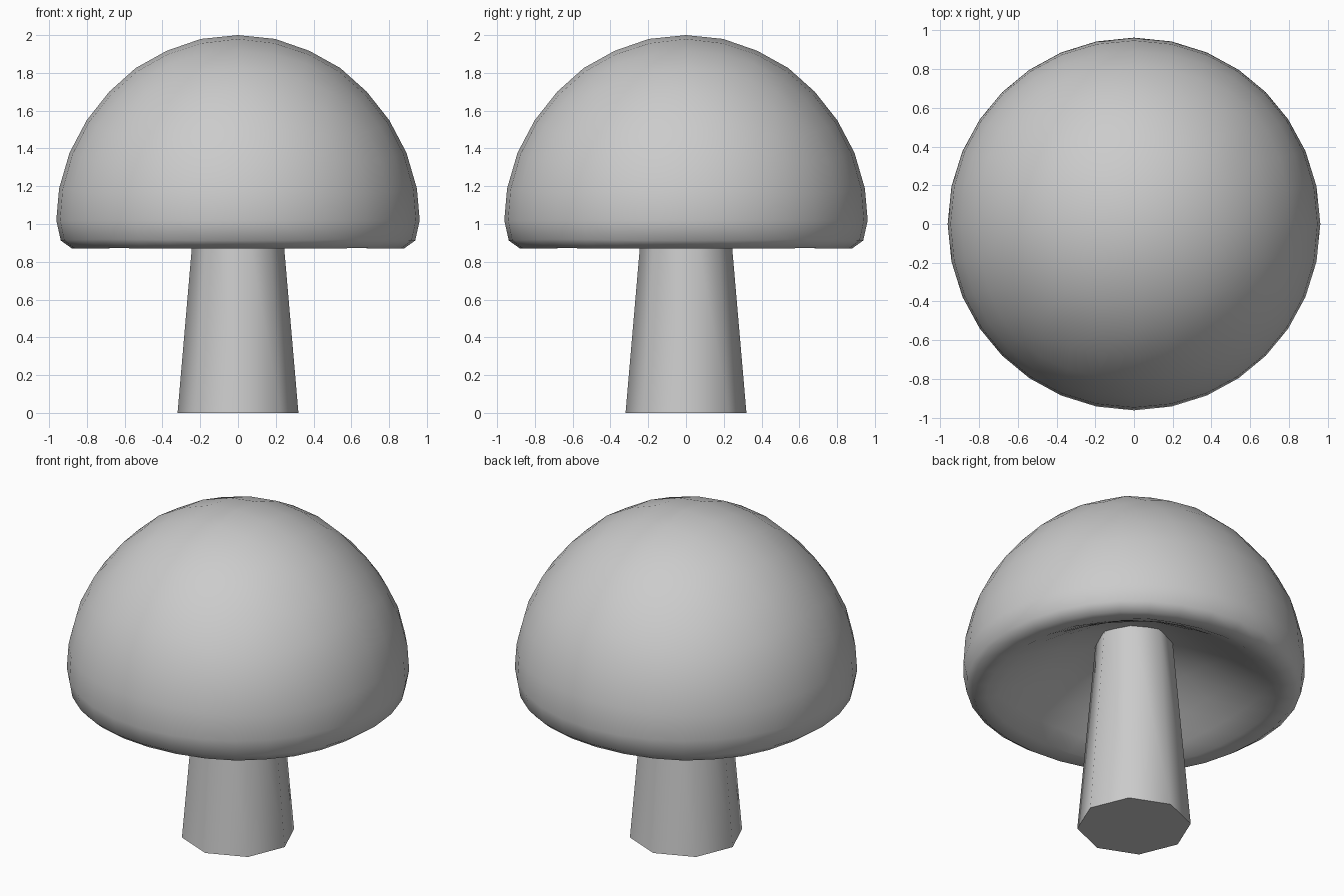
import bpy, bmesh
from math import acos, degrees, hypot

if "Cube" in bpy.data.objects:
    bpy.data.objects.remove(bpy.data.objects["Cube"])

# Cap profile: (polar angle, radius, height), over the dome, round the rim, into the hollow
PROFILE = [(0, 0, 2.0), (10, .17, 1.988), (20.7, .342, 1.935), (32.5, .52, 1.845),
           (45, .682, 1.70), (57.5, .82, 1.525), (69.3, .91, 1.34), (80, .954, 1.16),
           (90, .962, 1.02), (100, .945, .92), (110.7, .90, .87), (122.5, .80, .875),
           (135, .68, .94), (147.5, .52, 1.04), (159.3, .34, 1.14), (170, .17, 1.2),
           (180, 0, 1.22)]


def profile_at(angle):
    for (a0, r0, z0), (a1, r1, z1) in zip(PROFILE, PROFILE[1:]):
        if angle <= a1:
            t = (angle - a0) / (a1 - a0)
            return r0 + (r1 - r0) * t, z0 + (z1 - z0) * t
    return PROFILE[-1][1:]


# Cap: rounded cube sphere, reshaped to the profile
bpy.ops.mesh.primitive_cube_add(size=2)
cap = bpy.context.object
cap.name = "cap"
sub = cap.modifiers.new("round", 'SUBSURF')
sub.levels = 3
bpy.ops.object.modifier_apply(modifier=sub.name)
for v in cap.data.vertices:
    n = v.co.normalized()
    r, z = profile_at(degrees(acos(max(-1, min(1, n.z)))))
    flat = hypot(n.x, n.y)
    k = r / flat if flat > 1e-5 else 0
    v.co = (n.x * k, n.y * k, z)
cap.data.update()
bpy.ops.object.shade_smooth()

# Stem: tapered eight-sided post with corners on the axes
bm = bmesh.new()
bmesh.ops.create_cone(bm, cap_ends=True, segments=8, radius1=.32, radius2=.212, depth=1.25)
bmesh.ops.translate(bm, verts=bm.verts, vec=(0, 0, .625))
mesh = bpy.data.meshes.new("stem")
bm.to_mesh(mesh)
bm.free()
stem = bpy.data.objects.new("stem", mesh)
bpy.context.collection.objects.link(stem)
bpy.ops.object.select_all(action='DESELECT')
stem.select_set(True)
bpy.context.view_layer.objects.active = stem
bpy.ops.object.shade_smooth_by_angle(angle=.87)
